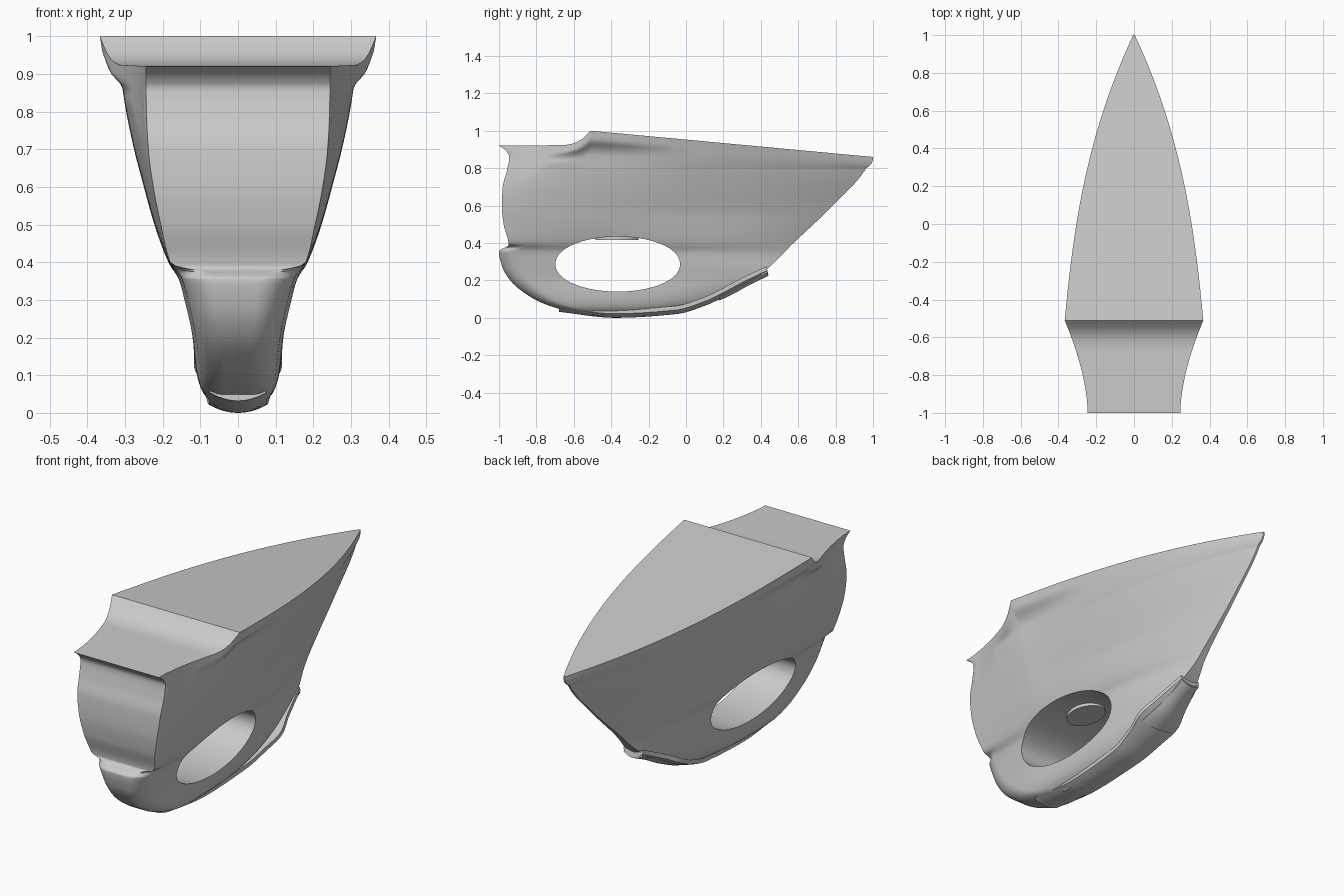
import bpy, bmesh, math
from mathutils import Vector

if "Cube" in bpy.data.objects:
    bpy.data.objects.remove(bpy.data.objects["Cube"])


def curve(pts):
    """Smooth, non-overshooting interpolator through (x, y) points."""
    n = len(pts)
    d = [(pts[i+1][1]-pts[i][1])/(pts[i+1][0]-pts[i][0]) for i in range(n-1)]
    m = [d[0]] + [0 if a*b <= 0 else 2*a*b/(a+b) for a, b in zip(d, d[1:])] + [d[-1]]

    def ev(x):
        x = min(max(x, pts[0][0]), pts[-1][0])
        i = 0
        while i < n-2 and x > pts[i+1][0]:
            i += 1
        h = pts[i+1][0]-pts[i][0]
        t = (x-pts[i][0])/h
        return ((2*t**3-3*t*t+1)*pts[i][1] + (t**3-2*t*t+t)*h*m[i]
                + (3*t*t-2*t**3)*pts[i+1][1] + (t**3-t*t)*h*m[i+1])
    return ev


def step(a, b, x):
    t = min(max((x-a)/(b-a), 0), 1)
    return t*t*(3-2*t)


def smooth(ob, angle):
    bpy.ops.object.select_all(action='DESELECT')
    ob.select_set(True)
    bpy.context.view_layer.objects.active = ob
    bpy.ops.object.shade_smooth_by_angle(angle=math.radians(angle))


def make(name, bm, angle=35):
    bmesh.ops.recalc_face_normals(bm, faces=bm.faces)
    me = bpy.data.meshes.new(name)
    bm.to_mesh(me)
    bm.free()
    ob = bpy.data.objects.new(name, me)
    bpy.context.collection.objects.link(ob)
    if angle:
        smooth(ob, angle)
    return ob


# Hull profiles by height: front end, back end, widths
front = curve([(0, -.46), (.04, -.68), (.1, -.82), (.2, -.94), (.28, -.985), (.355, -1),
               (.39, -.948), (.5, -.975), (.6, -.985), (.7, -.98), (.8, -.955), (.9, -.945),
               (.96, -.965), (1, -1)])
back = curve([(0, -.22), (.03, -.04), (.07, .1), (.15, .25), (.25, .42), (.4, .575),
              (.6, .785), (.8, .963), (.86, .987), (.93, .998), (1, 1)])
wide = curve([(0, .05), (.05, .095), (.1, .11), (.2, .122), (.3, .145), (.35, .157), (.4, .185),
              (.5, .222), (.6, .25), (.7, .276), (.8, .297), (.88, .31), (.91, .325), (.95, .358), (1, .367)])
flare = curve([(.5, .222), (.6, .255), (.7, .288), (.85, .332), (1, .367)])
wfront = curve([(0, .04), (.04, .08), (.1, .09), (.2, .105), (.36, .145), (.4, .18), (.5, .205),
                (.6, .225), (.7, .238), (.8, .243), (1, .245)])
wend = curve([(0, .04), (.15, .06), (.25, .045), (.35, .02), (.6, .008), (1, .004)])
deck = curve([(-1, .92), (-.65, .924), (-.58, .94), (-.54, .97), (-.51, 1)])


def half_width(y, v):
    if y < -.51:
        q = max(0, (y-front(v))/(-.51-front(v)))
        k = min(max((v-.85)/.15, 0), 1)
        w = wfront(v) + (wide(v)-wfront(v))*((1-k)*q*(2-q) + k*q**1.7)
        if v < .4:      # rounded nose of the lower body
            r = max(0, 1-(y-front(v))/.1)
            w *= 1-.62*(1-step(.365, .395, v))*(1-math.sqrt(1-r*r))
        return min(w, .245+.122*max(0, (y+1)/.49)**1.7)
    t = max((y+.51)/(back(v)+.51), 0)
    k = min(max((v-.15)/.4, 0), 1)
    f = 1-(1-k)*t**3 - k*(.4*t+.6*t**2.6)
    w = wide(v)
    if v > .5:          # the undercut below the deck fades towards the tip
        w += (flare(v)-w)*step(-.51, .05, y)
    return wend(v) + (w-wend(v))*f


def top_z(y):
    return deck(y) if y < -.51 else 1-.14*(y+.51)/1.51


# Main body: stacked waterlines with a stepped, sloping deck
N = 90
S = sorted([.5-.5*math.cos(math.pi*i/N) for i in range(N+1)] + [.245, .24, .235, .23, .225])
V = [i/70 for i in range(71)] + [.355, .365, .375, .38, .39, .005, .022]
bm = bmesh.new()
rings = []
for v in sorted(V):
    R, L = [], []
    for s in S:
        y = front(v) + (back(v)-front(v))*s
        z = v if v <= .8 else .8+(v-.8)/.2*(top_z(y)-.8)
        z += .01*max(0, 1-v/.2)
        w = half_width(y, v)
        R.append(bm.verts.new((w, y, z)))
        L.append(bm.verts.new((-w, y, z)))
    rings.append((R, L))
for (r0, l0), (r1, l1) in zip(rings, rings[1:]):
    a, b = r0+l0[::-1], r1+l1[::-1]
    for i in range(len(a)):
        j = (i+1) % len(a)
        bm.faces.new((a[i], a[j], b[j], b[i]))
for R, L in (rings[0], rings[-1]):
    for i in range(len(R)-1):
        bm.faces.new((R[i], R[i+1], L[i+1], L[i]))
body = make("main_body", bm, 0)

# Oval opening through the lower body
bm = bmesh.new()
ends = []
for x in (-.5, .5):
    ends.append([])
    for i in range(72):
        a = 2*math.pi*i/72
        c, s = math.cos(a), math.sin(a)
        ends[-1].append(bm.verts.new((x, -.365+.333*c,
                                      .287+.147*math.copysign(abs(s)**.95, s))))
for e in ends:
    bm.faces.new(e)
for i in range(72):
    j = (i+1) % 72
    bm.faces.new((ends[0][i], ends[0][j], ends[1][j], ends[1][i]))
cutter = make("opening_cutter", bm, 0)
cutter.hide_render = True
mod = body.modifiers.new("opening", 'BOOLEAN')
mod.operation, mod.object, mod.solver = 'DIFFERENCE', cutter, 'EXACT'
bpy.context.view_layer.objects.active = body
bpy.ops.object.modifier_apply(modifier=mod.name)
bpy.data.objects.remove(cutter)
smooth(body, 40)

# Oval button in the ceiling of the opening
bm = bmesh.new()
bmesh.ops.create_cone(bm, cap_ends=True, segments=48, radius1=1, radius2=1, depth=1)
bmesh.ops.scale(bm, vec=(.08, .115, .03), verts=bm.verts)
bmesh.ops.translate(bm, vec=(0, -.37, .43), verts=bm.verts)
make("ceiling_button", bm)


# Sole plates following the underside, curved crosswise
def plate(name, stations, thick, lift):
    zc = curve([(p[0], p[1]) for p in stations])
    wc = curve([(p[0], p[2]) for p in stations])
    y0, y1 = stations[0][0], stations[-1][0]
    bm = bmesh.new()
    grid = []
    for i in range(41):
        y = y0+(y1-y0)*i/40
        dz = (zc(y+.01)-zc(y-.01))/.02
        up = Vector((0, -dz, 1)).normalized()
        row = []
        for k in range(13):
            u = k/6-1
            p = Vector((u*wc(y), y, zc(y))) + up*lift*u*u
            row.append((bm.verts.new(p), bm.verts.new(p+up*thick)))
        grid.append(row)
    for i in range(40):
        for k in range(12):
            for n in (0, 1):
                bm.faces.new((grid[i][k][n], grid[i][k+1][n], grid[i+1][k+1][n], grid[i+1][k][n]))
        for k in (0, 12):
            bm.faces.new((grid[i][k][0], grid[i+1][k][0], grid[i+1][k][1], grid[i][k][1]))
    for i in (0, 40):
        for k in range(12):
            bm.faces.new((grid[i][k][0], grid[i][k+1][0], grid[i][k+1][1], grid[i][k][1]))
    make(name, bm)


plate("sole_plate", [(-.68, .032, .075), (-.38, 0, .078), (-.05, .02, .085), (.1, .064, .1),
                     (.2, .11, .118), (.3, .164, .09), (.44, .232, .055)], .022, .022)
plate("sole_inlay", [(.18, .093, .095), (.25, .126, .08), (.34, .176, .058), (.44, .224, .053)],
      .018, .018)
